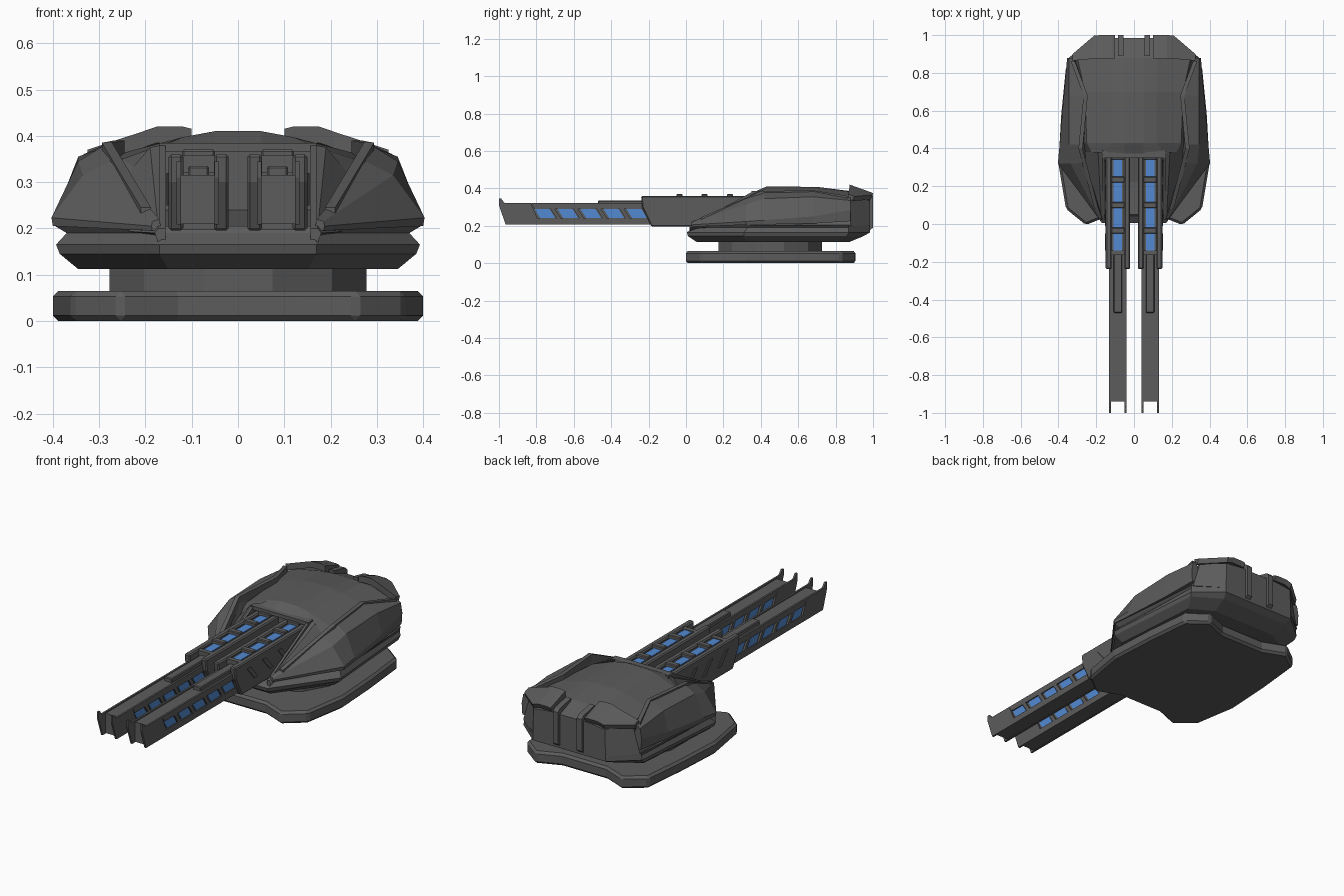
import bpy, bmesh

if "Cube" in bpy.data.objects:
    bpy.data.objects.remove(bpy.data.objects["Cube"])

def material(name, col):
    m = bpy.data.materials.new(name)
    m.diffuse_color = (*col, 1)
    m.use_nodes = True
    m.node_tree.nodes["Principled BSDF"].inputs["Base Color"].default_value = m.diffuse_color
    return m

GREY = material("gunmetal_grey", (0.107, 0.107, 0.107))
BLUE = material("energy_blue", (0.085, 0.25, 0.64))

def loft(name, rings, mirror=False, bevel=0, mat=GREY):
    """Skin closed rings of equal length, cap both ends."""
    bm = bmesh.new()
    vs = [[bm.verts.new(p) for p in r] for r in rings]
    n = len(rings[0])
    for a, b in zip(vs, vs[1:]):
        for i in range(n):
            j = (i + 1) % n
            bm.faces.new((a[i], a[j], b[j], b[i]))
    bm.faces.new(vs[0])
    bm.faces.new(vs[-1][::-1])
    bmesh.ops.recalc_face_normals(bm, faces=bm.faces)
    me = bpy.data.meshes.new(name)
    bm.to_mesh(me)
    bm.free()
    me.materials.append(mat)
    ob = bpy.data.objects.new(name, me)
    bpy.context.collection.objects.link(ob)
    if bevel:
        b = ob.modifiers.new("bevel", "BEVEL")
        b.width, b.segments, b.limit_method = bevel, 1, "ANGLE"
    if mirror:
        ob.modifiers.new("mirror", "MIRROR")
    return ob

def side_prism(name, yz, x0, x1, **kw):
    """Side-view profile pulled across x."""
    return loft(name, [[(x, y, z) for y, z in yz] for x in (x0, x1)], **kw)

def box(name, x0, x1, y0, y1, z0, z1, **kw):
    return side_prism(name, [(y0, z0), (y1, z0), (y1, z1), (y0, z1)], x0, x1, **kw)

def both(half):
    """Half outline (x > 0) to full closed outline."""
    return half + [(-x, v) for x, v in reversed(half)]

def plan_stack(name, layers, **kw):
    """Stack of symmetric plan outlines: (z, half outline)."""
    return loft(name, [[(x, y, z) for x, y in both(h)] for z, h in layers], **kw)

# Base plate with lobed corners
base = [(.13, .045), (.255, -.005), (.36, .08), (.40, .32),
        (.385, .58), (.36, .83), (.255, .91), (.13, .86)]
plan_stack("base_plate", [(0, base), (.065, base)], bevel=.012)

# Turning ring
bpy.ops.mesh.primitive_cylinder_add(vertices=12, radius=.287, depth=.09,
                                    location=(0, .45, .095), rotation=(0, 0, .2618))
ring = bpy.context.object
ring.name = "turning_ring"
ring.data.materials.append(GREY)

# Lower hull with waist groove
plan_stack("lower_hull", [
    (.112, [(.15, .06), (.345, .32), (.31, .80), (.19, .87)]),
    (.145, [(.17, .01), (.385, .31), (.345, .86), (.20, .95)]),
    (.165, [(.17, .005), (.393, .31), (.35, .87), (.215, .985)]),
    (.19, [(.16, .04), (.37, .33), (.347, .87), (.215, .985)]),
    (.205, [(.16, .05), (.395, .32), (.348, .87), (.215, .985)])])

# Central hood and rear block
hood = [(.37, [(.05, .383), (.16, .38), (.22, .33), (.31, .20)]),
        (.43, [(.05, .41), (.12, .397), (.25, .35), (.35, .20)]),
        (.70, [(.05, .408), (.12, .397), (.26, .36), (.35, .20)]),
        (.88, [(.05, .385), (.12, .38), (.30, .345), (.345, .20)]),
        (.985, [(.05, .345), (.12, .345), (.21, .335), (.215, .19)])]
loft("hood", [[(x, y, z) for x, z in both(h)] for y, h in hood])

# Hood lip around the gun opening
side_prism("opening_frame", [(.02, .16), (.02, .20), (.36, .385), (.39, .385), (.39, .16)],
           .157, .17, mirror=True)
box("opening_lintel", -.17, .17, .35, .39, .366, .385)
# Sloped floor under the guns
side_prism("opening_floor", [(.01, .155), (.37, .24), (.37, .15), (.03, .14)], -.165, .165)

# Front cheeks
cheek = [(.02, [(.165, .20), (.172, .20), (.18, .19), (.165, .15)]),
         (.38, [(.165, .38), (.19, .375), (.34, .20), (.165, .15)])]
loft("front_cheek", [[(x, y, z) for x, z in h] for y, h in cheek], mirror=True)

# Side armour plates
armour = [(.03, [(.185, .195), (.187, .205), (.185, .215), (.17, .22), (.165, .195)]),
          (.32, [(.40, .205), (.403, .223), (.335, .315), (.275, .345), (.24, .205)]),
          (.42, [(.39, .207), (.394, .23), (.345, .345), (.28, .385), (.235, .21)]),
          (.68, [(.368, .212), (.372, .25), (.345, .355), (.255, .388), (.22, .22)]),
          (.88, [(.350, .225), (.354, .285), (.345, .335), (.325, .35), (.29, .23)])]
loft("side_armour", [[(x, y, z) for x, z in h] for y, h in armour], mirror=True)

# Raised inner rim of the side armour
rim = [(.08, .188, .245), (.40, .272, .385), (.68, .245, .39), (.86, .312, .36)]
loft("armour_rim", [[(x, y, z - .05), (x + .022, y, z - .05), (x + .022, y, z), (x, y, z)]
                    for y, x, z in rim], mirror=True)

# Rear corner plates
plate = [(.10, .875, 1.0, .415, .372), (.12, .875, 1.0, .42, .375),
         (.175, .875, 1.0, .42, .375), (.21, .875, .998, .408, .365),
         (.325, .865, .90, .37, .357)]
loft("rear_plate", [[(x, y0, z0 - .035), (x, y0, z0), (x, y1, z1), (x, y1 - .012, z1 - .025)]
                    for x, y0, y1, z0, z1 in plate], mirror=True)

# Ribs over the rear edge
side_prism("rear_rib", [(.89, .36), (.89, .395), (.985, .375), (1.0, .36), (1.0, .19), (.975, .17)],
           .055, .085, mirror=True)

# Gun housing: core with two side walls
box("housing_core", .03, .14, -.16, .40, .197, .348, mirror=True)
wall = [(-.24, .36), (.40, .36), (.40, .195), (-.185, .195), (-.235, .30)]
for label, x0 in (("inner", .02), ("outer", .118)):
    side_prism("housing_wall_" + label, wall, x0, x0 + .032, mirror=True, bevel=.006)

# Housing top: glowing strip and clamps
box("housing_glow", .063, .108, -.14, .345, .345, .353, mirror=True, mat=BLUE)
box("housing_top_lip", .05, .121, -.165, -.14, .32, .357, mirror=True)
for i, y in enumerate((-.035, .10, .235, .357)):
    box(f"housing_clamp_{i}", .05, .121, y - .016, y + .016, .34, .37, mirror=True, bevel=.004)

# Slanted ribs on the housing sides
for i in range(4):
    y = -.14 + i * .13
    side_prism(f"housing_side_rib_{i}", [(y, .32), (y + .03, .32), (y + .09, .25), (y + .06, .25)],
               .148, .154, mirror=True)

# Gun barrels: core between side walls with a recessed window slot and forked muzzle
box("barrel_core", .05, .124, -.94, -.14, .21, .315, mirror=True)
top_rail = [(-.83, .322), (-.15, .322), (-.15, .29), (-.81, .29)]
low_rail = [(-.80, .242), (-.15, .242), (-.15, .208), (-.83, .208)]
muzzle = [(-1.0, .345), (-.988, .345), (-.97, .322), (-.83, .322), (-.78, .208), (-.965, .208), (-1.0, .31)]
for label, x0, face, d in (("inner", .041, .05, -1), ("outer", .123, .124, 1)):
    for part, yz in (("top", top_rail), ("low", low_rail), ("muzzle", muzzle)):
        side_prism(f"barrel_{part}_{label}", yz, x0, x0 + .010, mirror=True)
    # Blue windows and slanted dividers
    for i in range(5):
        y = -.81 + i * .123
        a, b = sorted((face, face + d * .003))
        side_prism(f"barrel_window_{label}_{i}",
                   [(y, .29), (y + .08, .29), (y + .11, .242), (y + .03, .242)],
                   a, b, mirror=True, mat=BLUE)
        side_prism(f"barrel_divider_{label}_{i}",
                   [(y + .078, .30), (y + .102, .30), (y + .147, .232), (y + .123, .232)],
                   x0, x0 + .010, mirror=True)
box("barrel_top_cover", .063, .108, -.47, -.14, .31, .335, mirror=True, bevel=.004)
